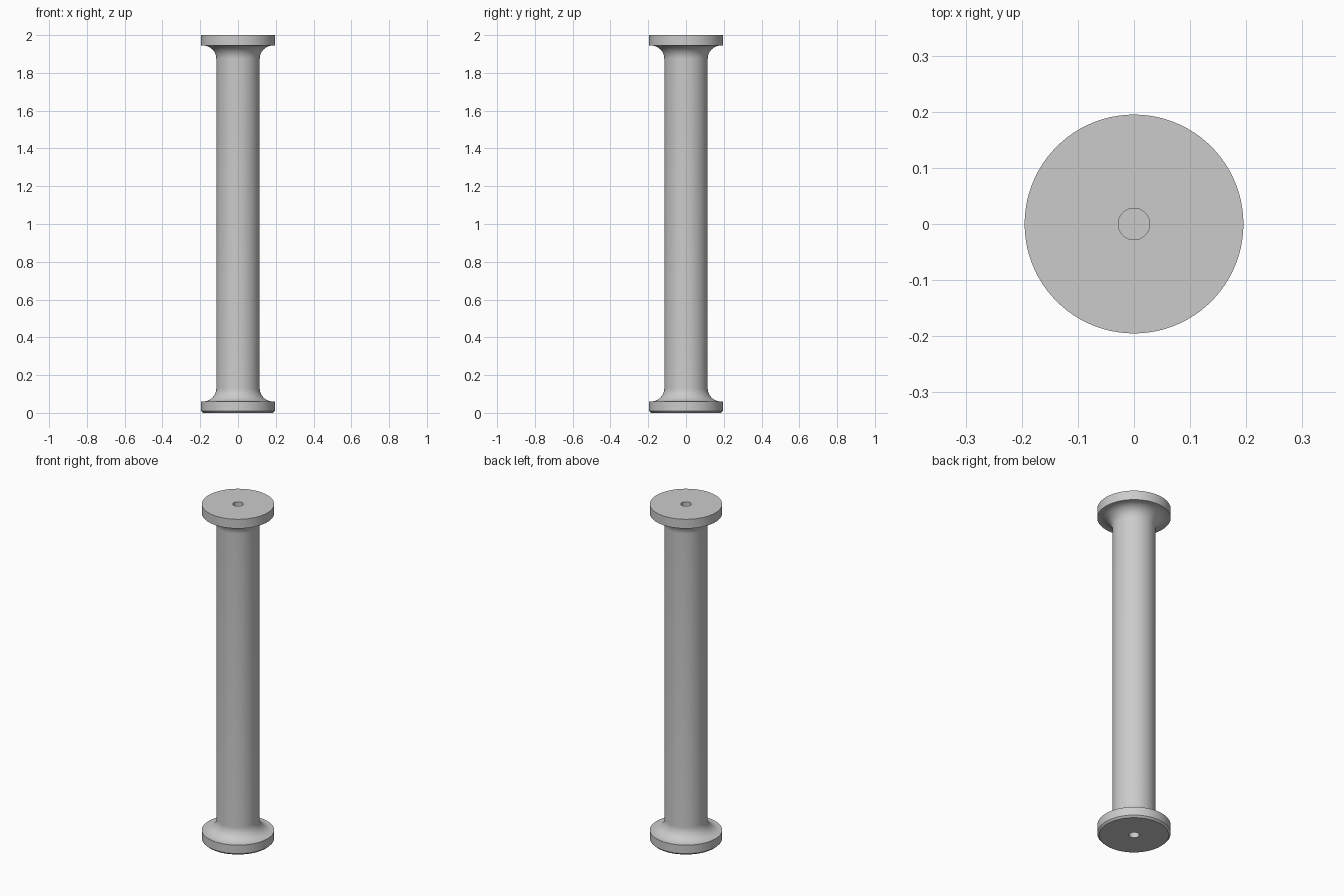
import bpy, bmesh, math

if "Cube" in bpy.data.objects:
    bpy.data.objects.remove(bpy.data.objects["Cube"])

SIDES = 96
R_SHAFT, R_FLANGE, R_HOLE = 0.115, 0.195, 0.028
FILLET, HOLE_DEPTH, CHAMFER = 0.07, 0.1, 0.01
Z_LOW, Z_HIGH = 0.06, 1.945

grey = bpy.data.materials.new("light grey metal")
grey.diffuse_color = (0.6, 0.6, 0.6, 1)
grey.use_nodes = True
grey.node_tree.nodes["Principled BSDF"].inputs["Base Color"].default_value = grey.diffuse_color


def fillet(z_flange, direction):
    """Quarter arc from the flange face into the shaft."""
    pts = []
    for i in range(13):
        a = math.pi / 2 * i / 12
        pts.append((R_SHAFT + FILLET * (1 - math.sin(a)),
                    z_flange + direction * FILLET * (1 - math.cos(a))))
    return pts


# Profile from the lower centre hole, around the outside, to the upper one
profile = [(0, HOLE_DEPTH), (R_HOLE, HOLE_DEPTH), (R_HOLE, 0),
           (R_FLANGE - CHAMFER, 0), (R_FLANGE, CHAMFER), (R_FLANGE, Z_LOW)]
profile += fillet(Z_LOW, 1)
profile += fillet(Z_HIGH, -1)[::-1]
profile += [(R_FLANGE, Z_HIGH), (R_FLANGE, 2), (R_HOLE, 2),
            (R_HOLE, 2 - HOLE_DEPTH), (0, 2 - HOLE_DEPTH)]

# Flanged shaft: the profile spun around z
bm = bmesh.new()
verts = [bm.verts.new((r, 0, z)) for r, z in profile]
edges = [bm.edges.new(pair) for pair in zip(verts, verts[1:])]
bmesh.ops.spin(bm, geom=verts + edges, cent=(0, 0, 0), axis=(0, 0, 1),
               angle=2 * math.pi, steps=SIDES, use_merge=True)
bmesh.ops.remove_doubles(bm, verts=bm.verts, dist=1e-5)
bmesh.ops.recalc_face_normals(bm, faces=bm.faces)
mesh = bpy.data.meshes.new("flanged_shaft")
bm.to_mesh(mesh)
bm.free()
mesh.materials.append(grey)
shaft = bpy.data.objects.new("flanged_shaft", mesh)
bpy.context.collection.objects.link(shaft)

# Smooth round surfaces, sharp rims
bpy.context.view_layer.objects.active = shaft
shaft.select_set(True)
bpy.ops.object.shade_smooth_by_angle(angle=math.radians(30))
